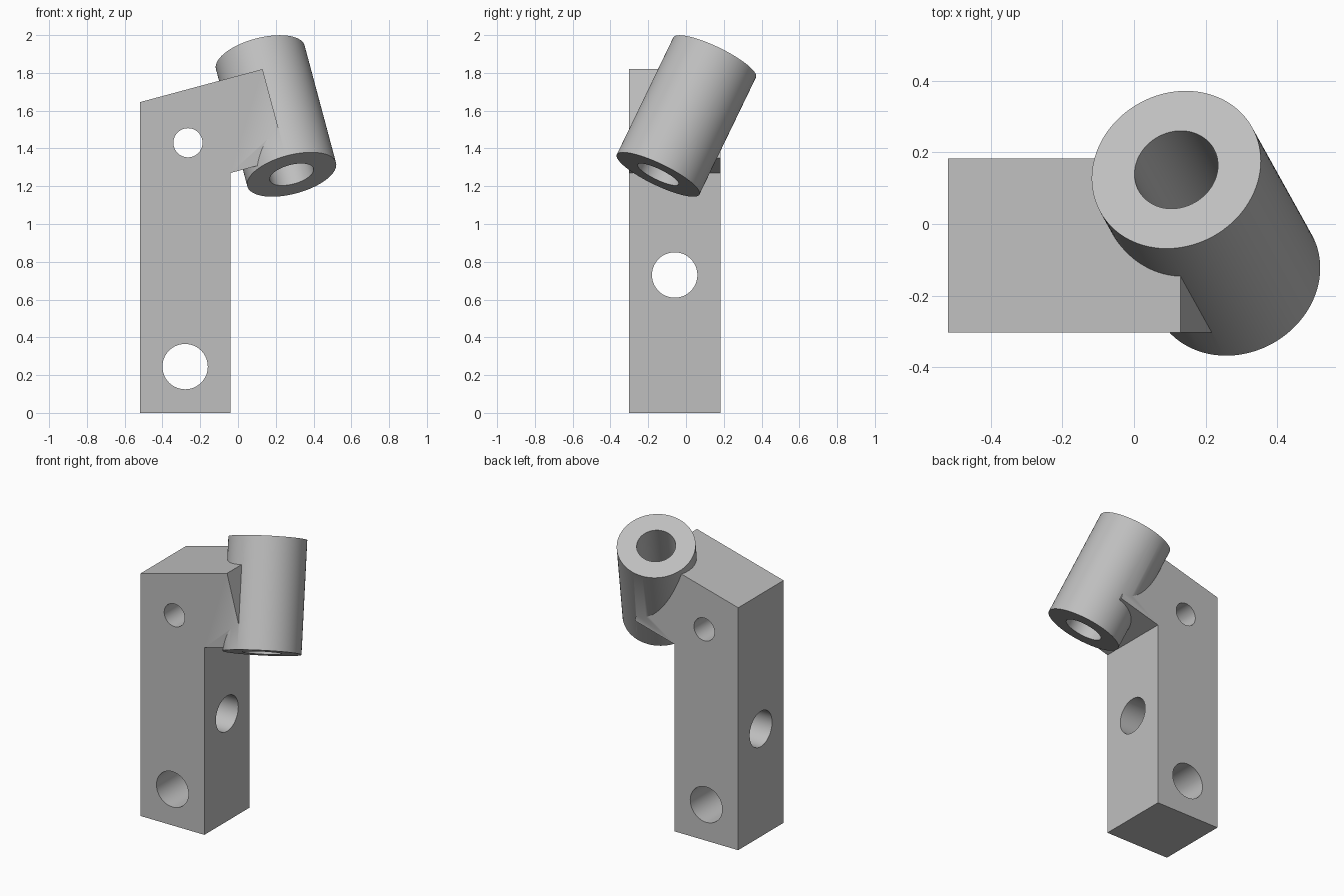
import bpy
import bmesh
import math
from mathutils import Vector

cube = bpy.data.objects.get("Cube")
if cube:
    bpy.data.objects.remove(cube, do_unlink=True)

grey = bpy.data.materials.new("plain grey")
grey.use_nodes = True
colour = (0.52, 0.52, 0.52, 1)
grey.diffuse_color = colour
grey.node_tree.nodes["Principled BSDF"].inputs["Base Color"].default_value = colour


def prism(name, profile, y_front, y_back):
    """Extrude an x-z outline along y."""
    bm = bmesh.new()
    face = bm.faces.new([bm.verts.new((x, y_front, z)) for x, z in profile])
    moved = bmesh.ops.extrude_face_region(bm, geom=[face])["geom"]
    verts = [v for v in moved if isinstance(v, bmesh.types.BMVert)]
    bmesh.ops.translate(bm, verts=verts, vec=(0, y_back - y_front, 0))
    bmesh.ops.recalc_face_normals(bm, faces=bm.faces)
    mesh = bpy.data.meshes.new(name)
    bm.to_mesh(mesh)
    bm.free()
    obj = bpy.data.objects.new(name, mesh)
    bpy.context.collection.objects.link(obj)
    obj.data.materials.append(grey)
    return obj


def cylinder(name, centre, axis, radius, length):
    bpy.ops.mesh.primitive_cylinder_add(
        vertices=96, radius=radius, depth=length, location=centre,
        rotation=Vector(axis).to_track_quat("Z", "Y").to_euler())
    obj = bpy.context.object
    obj.name = name
    obj.data.materials.append(grey)
    return obj


def combine(target, other, operation):
    """Apply a boolean and discard the second solid."""
    mod = target.modifiers.new(operation.title(), "BOOLEAN")
    mod.operation = operation
    mod.solver = "EXACT"
    mod.object = other
    bpy.ops.object.select_all(action="DESELECT")
    bpy.context.view_layer.objects.active = target
    target.select_set(True)
    bpy.ops.object.modifier_apply(modifier=mod.name)
    bpy.data.objects.remove(other, do_unlink=True)


# Upright post with its tilted head
bracket = prism("bracket", [(-0.52, 0), (-0.04, 0), (-0.04, 1.27),
                            (0.256, 1.35), (0.13, 1.82), (-0.52, 1.645)],
                -0.303, 0.183)

# Slanted sleeve fused to the head
lean, pitch = math.radians(15), math.radians(25)
axis = (-math.sin(lean) * math.cos(pitch), math.sin(pitch),
        math.cos(lean) * math.cos(pitch))
centre = (0.201, 0.002, 1.572)
combine(bracket, cylinder("sleeve", centre, axis, 0.243, 0.708), "UNION")

# Bores: sleeve, lower and upper front holes, side hole
for spot, direction, radius, length in (
        (centre, axis, 0.12, 0.9),
        ((-0.28, 0, 0.245), (0, 1, 0), 0.12, 1),
        ((-0.265, 0, 1.43), (0, 1, 0), 0.077, 1),
        ((-0.28, -0.06, 0.73), (1, 0, 0), 0.12, 0.8)):
    combine(bracket, cylinder("bore", spot, direction, radius, length), "DIFFERENCE")

bpy.ops.object.shade_smooth_by_angle(angle=math.radians(30))
